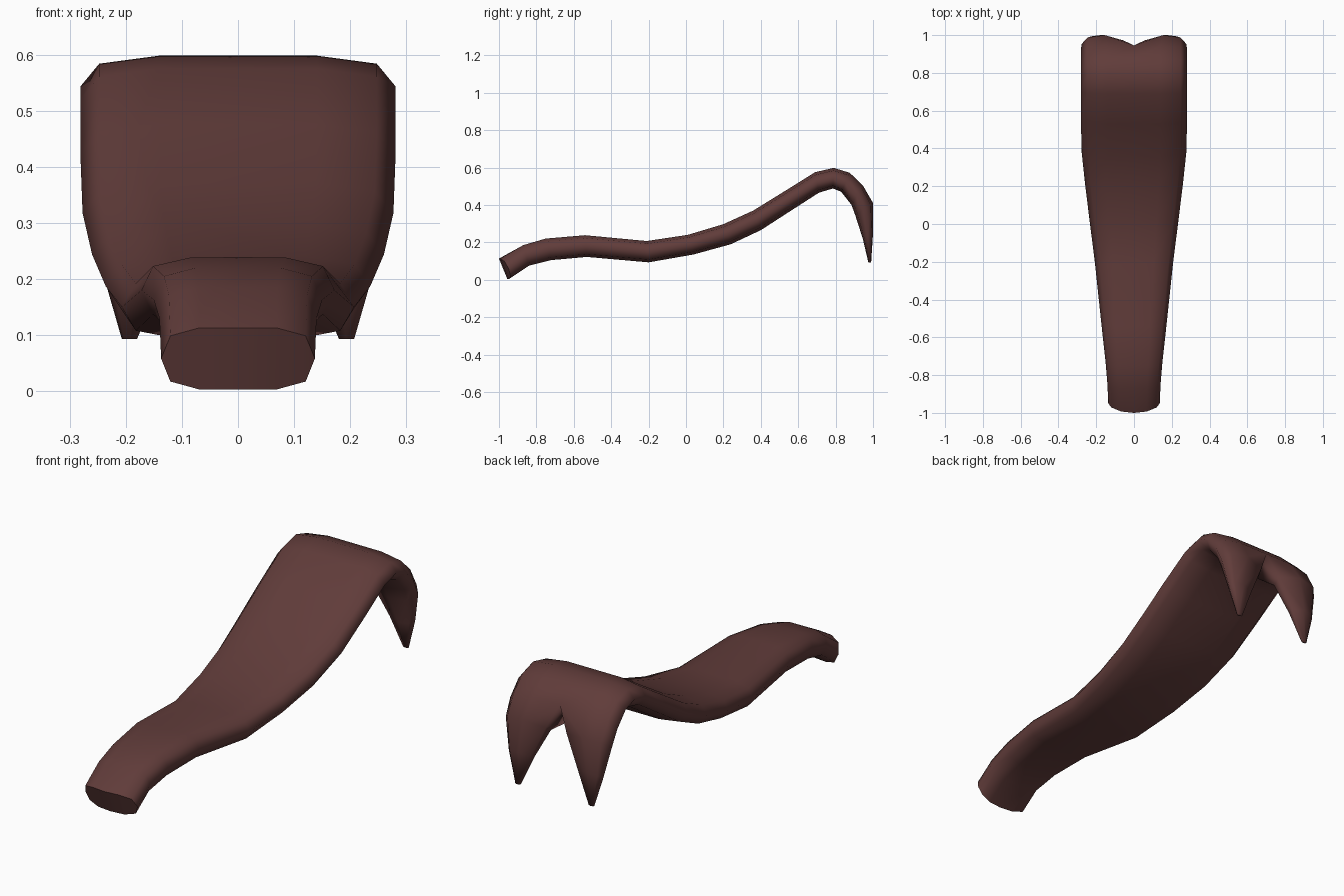
import bpy, bmesh

if "Cube" in bpy.data.objects:
    bpy.data.objects.remove(bpy.data.objects["Cube"])

mat = bpy.data.materials.new("dark reddish brown")
mat.diffuse_color = (0.118, 0.045, 0.042, 1)
mat.use_nodes = True
mat.node_tree.nodes["Principled BSDF"].inputs["Base Color"].default_value = mat.diffuse_color

# Strap profile: upper (y, z), lower (y, z), half width
STRAP = [
    (-1.00, .113, -.955, .003, .137), (-.87, .185, -.84, .075, .140),
    (-.75, .220, -.72, .105, .150), (-.54, .238, -.53, .122, .172),
    (-.21, .207, -.20, .093, .207), (.01, .240, .04, .135, .236),
    (.20, .297, .24, .190, .260), (.36, .370, .40, .265, .277),
    (.53, .475, .57, .375, .281), (.69, .575, .71, .465, .281),
    (.79, .598, .785, .488, .281), (.875, .572, .830, .470, .281),
    (.945, .505, .885, .400, .281)]
# Prong profile: outer (y, z), inner (y, z), x range
PRONG = [
    (1.00, .410, .905, .345, .055, .278), (1.00, .250, .945, .220, .122, .248),
    (.990, .093, .975, .093, .180, .207)]
# Rounded flat cross-sections: across, through thickness
SECTION = [(-.88, .74), (-.5, 1), (0, 1), (.5, 1), (.88, .74), (1, 0),
           (.88, -.74), (.5, -1), (0, -1), (-.5, -1), (-.88, -.74), (-1, 0)]
HALF = [(0, .4), (.45, 1), (.85, .74), (1, 0), (.85, -.74), (.45, -1), (0, -.4)]

bm = bmesh.new()


def ring(section, a, x0, x1, bow=0):
    verts = []
    for u, t in section:
        k = (1 + t) / 2
        y = a[2] + (a[0] - a[2]) * k + bow * abs(u) ** 2
        z = a[3] + (a[1] - a[3]) * k
        verts.append(bm.verts.new((x0 + (x1 - x0) * u, y, z)))
    return verts


def bridge(a, b):
    n = len(a)
    for i in range(n):
        j = (i + 1) % n
        bm.faces.new((a[i], a[j], b[j], b[i]))


# Curved strap
rings = [ring(SECTION, s, 0, s[4], .03 if i == 0 else 0)
         for i, s in enumerate(STRAP)]
for a, b in zip(rings, rings[1:]):
    bridge(a, b)

# Bowed front end cap
r = rings[0]
cap = [bm.faces.new((r[i], r[i + 1], r[9 - i], r[10 - i])) for i in range(4)]
cap += [bm.faces.new((r[4], r[5], r[6])), bm.faces.new((r[0], r[10], r[11]))]

# Two prongs sharing the crotch edge
last = rings[-1]
for side, ids in ((1, (2, 3, 4, 5, 6, 7, 8)), (-1, (2, 1, 0, 11, 10, 9, 8))):
    prev = [last[i] for i in ids]
    for p in PRONG:
        cur = ring(HALF, p, side * p[4], side * p[5])
        n = len(cur)
        bridge(prev, cur)
        prev = cur
    bm.faces.new(prev)

bmesh.ops.recalc_face_normals(bm, faces=bm.faces[:])
for f in bm.faces:
    f.smooth = True
for e in r:
    for edge in e.link_edges:
        if edge.other_vert(e) in r and sum(f in cap for f in edge.link_faces) == 1:
            edge.smooth = False

me = bpy.data.meshes.new("forked_strap")
bm.to_mesh(me)
bm.free()
me.materials.append(mat)
ob = bpy.data.objects.new("forked_strap", me)
bpy.context.collection.objects.link(ob)
